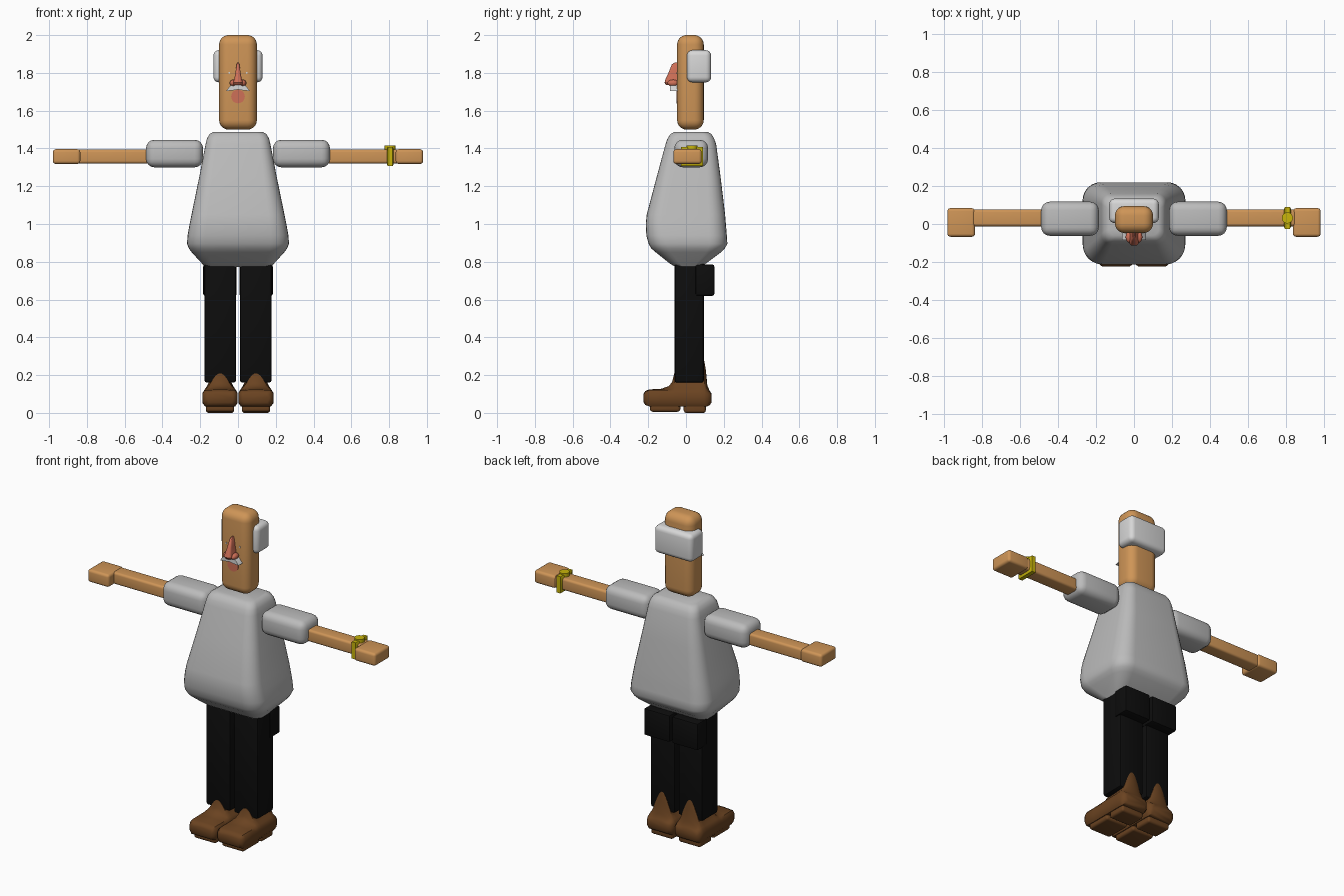
import bpy, bmesh, math
from mathutils import Vector


def material(name, rgb):
    m = bpy.data.materials.new(name)
    m.diffuse_color = (*rgb, 1)
    return m


SKIN = material("tan skin", (0.62, 0.30, 0.095))
SHIRT = material("grey shirt", (0.50, 0.50, 0.50))
HAIR = material("white hair", (0.68, 0.68, 0.68))
PANTS = material("black trousers", (0.004, 0.004, 0.004))
SHOE = material("brown leather", (0.145, 0.056, 0.015))
NOSE = material("salmon", (0.62, 0.16, 0.095))
GOLD = material("gold", (0.58, 0.46, 0.003))


def finish(bm, name, mat, mirror=False):
    bmesh.ops.recalc_face_normals(bm, faces=bm.faces[:])
    me = bpy.data.meshes.new(name)
    bm.to_mesh(me)
    bm.free()
    ob = bpy.data.objects.new(name, me)
    bpy.context.collection.objects.link(ob)
    me.materials.append(mat)
    if mirror:
        ob.modifiers.new("Mirror", 'MIRROR').use_mirror_merge = False
    bpy.ops.object.select_all(action='DESELECT')
    ob.select_set(True)
    bpy.context.view_layer.objects.active = ob
    bpy.ops.object.shade_smooth_by_angle(angle=math.radians(40))
    return ob


def box(name, mat, lo, hi, r=0.0, mirror=False, seg=4):
    """Rounded box between two corners."""
    bm = bmesh.new()
    bmesh.ops.create_cube(bm, size=1)
    lo, hi = Vector(lo), Vector(hi)
    for v in bm.verts:
        v.co = Vector([(lo[i] + hi[i]) / 2 + v.co[i] * (hi[i] - lo[i]) for i in range(3)])
    if r:
        bmesh.ops.bevel(bm, geom=bm.edges[:], offset=r, segments=seg, profile=0.5, affect='EDGES')
    return finish(bm, name, mat, mirror)


def loft(name, mat, rings, mirror=False):
    """Skin a list of equal-length rings and cap both ends."""
    bm = bmesh.new()
    vs = [[bm.verts.new(p) for p in ring] for ring in rings]
    n = len(vs[0])
    for a, b in zip(vs, vs[1:]):
        for i in range(n):
            bm.faces.new((a[i], a[(i + 1) % n], b[(i + 1) % n], b[i]))
    bm.faces.new(vs[0])
    bm.faces.new(vs[-1])
    return finish(bm, name, mat, mirror)


def round_rect(z, w, y0, y1, r, seg=6):
    pts = []
    corners = ((w - r, y1 - r), (-w + r, y1 - r), (-w + r, y0 + r), (w - r, y0 + r))
    for k, (cx, cy) in enumerate(corners):
        for i in range(seg + 1):
            a = math.pi / 2 * (k + i / seg)
            pts.append((cx + r * math.cos(a), cy + r * math.sin(a), z))
    return pts


def disc(name, mat, centre, r, depth, axis, mirror=False):
    bm = bmesh.new()
    bmesh.ops.create_cone(bm, cap_ends=True, segments=32, radius1=r, radius2=r, depth=depth)
    for v in bm.verts:
        x, y, z = v.co
        v.co = Vector(centre) + (Vector((x, z, y)) if axis == 'Y' else Vector((x, y, z)))
    return finish(bm, name, mat, mirror)


# Head, hair band and face
box("head", SKIN, (-0.10, -0.047, 1.50), (0.10, 0.094, 2.0), 0.05, seg=6)
box("hair", HAIR, (-0.13, 0.005, 1.75), (0.13, 0.133, 1.92), 0.028)
loft("nose", NOSE, [round_rect(z, w, y0, -0.03, r) for z, w, y0, r in (
    (1.855, 0.003, -0.06, 0.002), (1.845, 0.007, -0.075, 0.005),
    (1.80, 0.014, -0.093, 0.012), (1.77, 0.019, -0.107, 0.016),
    (1.748, 0.026, -0.114, 0.02), (1.735, 0.022, -0.105, 0.018))])
bm = bmesh.new()
bmesh.ops.create_uvsphere(bm, u_segments=16, v_segments=10, radius=1)
for v in bm.verts:
    v.co = Vector((0.026 + v.co.x * 0.018, -0.068 + v.co.y * 0.03, 1.746 + v.co.z * 0.018))
finish(bm, "nostril", NOSE, True)
outline = [(-0.025, 1.742), (0.025, 1.742), (0.045, 1.728), (0.063, 1.704),
           (0.03, 1.707), (0, 1.712), (-0.03, 1.707), (-0.063, 1.704), (-0.045, 1.728)]
loft("moustache", HAIR, [[(x, y, z) for x, z in outline] for y in (-0.085, -0.03)])
disc("mouth", NOSE, (0, -0.047, 1.675), 0.036, 0.008, 'Y')
disc("eye", HAIR, (0.046, -0.047, 1.80), 0.005, 0.006, 'Y', True)

# Shirt body: rounded rectangles stacked upwards
loft("shirt", SHIRT, [round_rect(*s) for s in (
    (0.772, 0.175, -0.055, 0.075, 0.04), (0.79, 0.19, -0.085, 0.105, 0.05),
    (0.85, 0.245, -0.16, 0.185, 0.08), (0.87, 0.26, -0.183, 0.205, 0.09),
    (0.895, 0.27, -0.198, 0.219, 0.095), (0.94, 0.267, -0.21, 0.216, 0.095),
    (1.00, 0.256, -0.213, 0.211, 0.09), (1.05, 0.246, -0.208, 0.207, 0.085),
    (1.25, 0.205, -0.155, 0.183, 0.07), (1.42, 0.172, -0.109, 0.16, 0.055),
    (1.45, 0.165, -0.099, 0.15, 0.05), (1.475, 0.152, -0.083, 0.136, 0.045),
    (1.488, 0.13, -0.062, 0.115, 0.04))])

# Sleeves, arms and hands
box("sleeve", SHIRT, (0.185, -0.062, 1.30), (0.487, 0.117, 1.446), 0.045, True)
box("arm", SKIN, (0.44, -0.012, 1.32), (0.85, 0.076, 1.394), 0.014, True)
box("hand", SKIN, (0.835, -0.067, 1.318), (0.98, 0.083, 1.396), 0.016, True)

# Wristwatch: a band around one wrist and a round face
loft("watch_band", GOLD, [[(x, 0.032 + sy * (0.044 + t), 1.357 + sz * (0.037 + t))
                           for sy, sz in ((-1, -1), (1, -1), (1, 1), (-1, 1))]
                          for x, t in ((0.788, 0.005), (0.793, 0.014), (0.818, 0.014), (0.823, 0.005))])
disc("watch_face", GOLD, (0.805, 0.032, 1.405), 0.029, 0.022, 'Z')

# Trouser legs and back pockets
box("trouser_leg", PANTS, (0.011, -0.06, 0.16), (0.177, 0.094, 0.84), 0.012, True, 2)
box("back_pocket", PANTS, (0.007, 0.05, 0.62), (0.184, 0.15, 0.785), 0.01, True, 2)

# Shoes: bell-shaped sections from toe to heel
CX = 0.095


def shoe_section(y, w, zb, zs, h):
    top = [(CX + w * t / 8, y, zs + (h - zs) * (0.5 + 0.5 * math.cos(math.pi * t / 8)) - 0.015 * (abs(t) == 8))
           for t in range(-8, 9)]
    return top + [(CX + w, y, zb + 0.02), (CX + w * 0.85, y, zb), (CX - w * 0.85, y, zb), (CX - w, y, zb + 0.02)]


loft("shoe", SHOE, [shoe_section(*s) for s in (
    (-0.224, 0.070, 0.055, 0.098, 0.102), (-0.215, 0.084, 0.042, 0.112, 0.116),
    (-0.195, 0.092, 0.035, 0.12, 0.124), (-0.13, 0.093, 0.033, 0.12, 0.128),
    (-0.09, 0.093, 0.033, 0.12, 0.142), (-0.073, 0.093, 0.033, 0.12, 0.165),
    (-0.062, 0.093, 0.033, 0.12, 0.21), (-0.04, 0.093, 0.033, 0.12, 0.21),
    (0.07, 0.093, 0.033, 0.12, 0.24), (0.097, 0.092, 0.033, 0.12, 0.275),
    (0.106, 0.09, 0.033, 0.118, 0.22), (0.113, 0.088, 0.035, 0.116, 0.145),
    (0.126, 0.082, 0.042, 0.11, 0.116), (0.135, 0.068, 0.055, 0.098, 0.102))], True)
box("shoe_sole", SHOE, (0.02, -0.19, 0.006), (0.17, -0.03, 0.06), 0.014, True)
box("shoe_heel", SHOE, (0.02, -0.012, 0.0), (0.17, 0.105, 0.06), 0.014, True)
